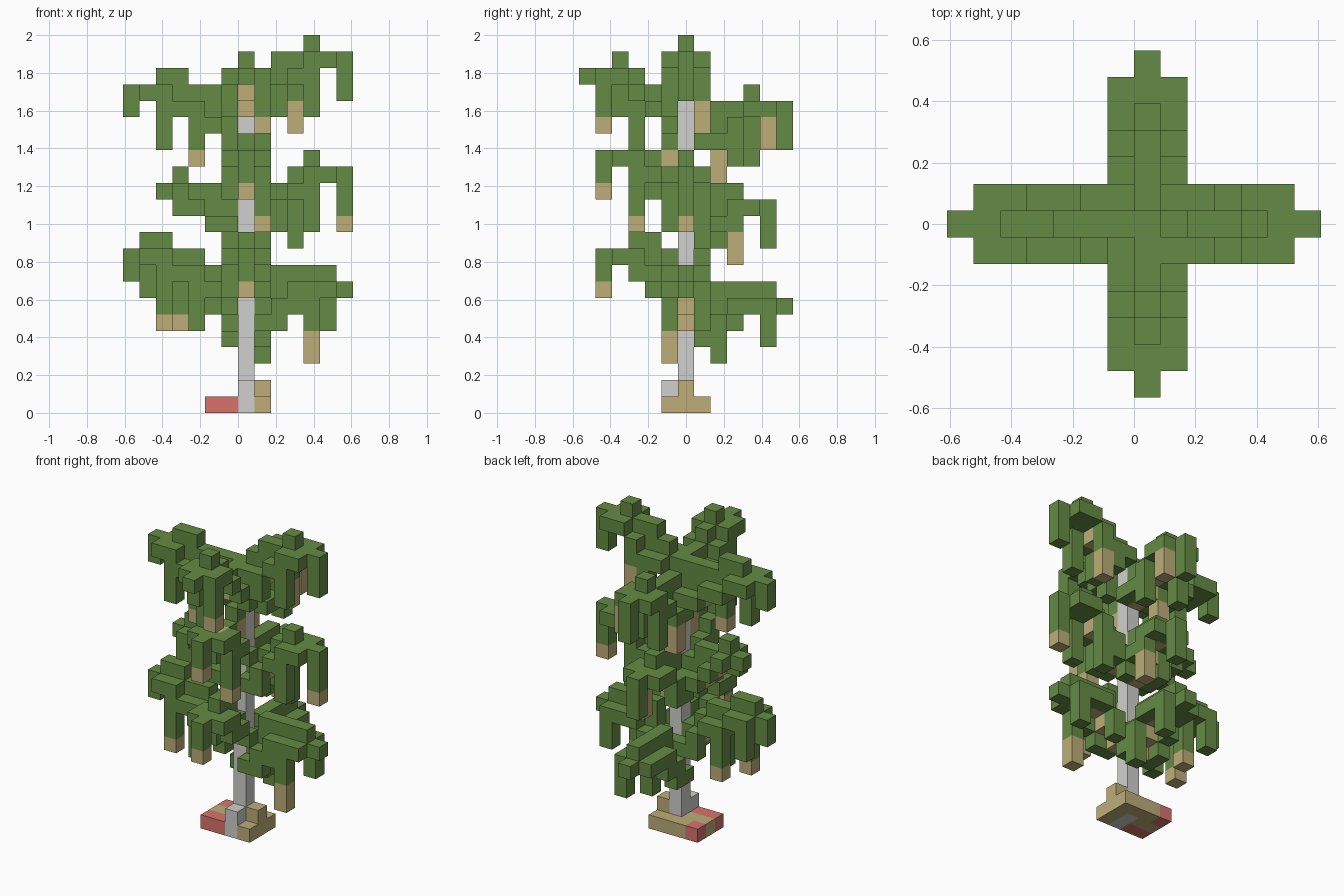
import bpy, bmesh

if "Cube" in bpy.data.objects:
    bpy.data.objects.remove(bpy.data.objects["Cube"], do_unlink=True)

V = 2 / 23            # edge of one block
taken = set()         # blocks already used by a part


def material(name, rgb):
    m = bpy.data.materials.new(name)
    m.use_nodes = True
    m.diffuse_color = (*rgb, 1)
    bsdf = m.node_tree.nodes["Principled BSDF"]
    bsdf.inputs["Base Color"].default_value = (*rgb, 1)
    bsdf.inputs["Roughness"].default_value = 1
    return m


MATS = [material("leaf green", (0.13, 0.26, 0.058)),
        material("dry tan", (0.51, 0.42, 0.19)),
        material("trunk grey", (0.63, 0.63, 0.61)),
        material("soil red", (0.69, 0.17, 0.15))]
GREEN, TAN, GREY, RED = range(len(MATS))


def build(name, cells):
    """Make the outer skin of a set of blocks; trunk block column is (0, 0)."""
    cells = {c: m for c, m in cells.items() if c not in taken}
    taken.update(cells)
    bm = bmesh.new()
    for cell, mat in cells.items():
        for axis in range(3):
            for side in (0, 1):
                near = list(cell)
                near[axis] += 2 * side - 1
                if tuple(near) in cells:
                    continue
                u, w = (axis + 1) % 3, (axis + 2) % 3
                corners = [(0, 0), (1, 0), (1, 1), (0, 1)]
                verts = []
                for a, b in corners if side else corners[::-1]:
                    p = list(cell)
                    p[axis] += side
                    p[u] += a
                    p[w] += b
                    verts.append(bm.verts.new((p[0] * V, (p[1] - 0.5) * V, p[2] * V)))
                bm.faces.new(verts).material_index = mat
    bmesh.ops.remove_doubles(bm, verts=bm.verts, dist=V / 100)
    bmesh.ops.dissolve_limit(bm, angle_limit=0.01, verts=bm.verts, edges=bm.edges,
                             delimit={'MATERIAL'})
    mesh = bpy.data.meshes.new(name)
    bm.to_mesh(mesh)
    bm.free()
    for m in MATS:
        mesh.materials.append(m)
    bpy.context.collection.objects.link(bpy.data.objects.new(name, mesh))


def frond(name, axis, sign, level, ridge, leaf, tip, drops, root=1):
    """ridge, leaf: top of the middle and side rows for each step outward.
    tip: (length, tan length); drops: (step, side): (length, tan length).
    root: tan blocks in the middle row next to the trunk."""
    cells = {}

    def column(step, side, top, length, tan=0):
        for n in range(length):
            out = step * sign
            spot = (out, side) if axis == "x" else (side, out)
            cells[(*spot, top - n)] = TAN if n >= length - tan else GREEN

    for step, (rise, low) in enumerate(zip(ridge, leaf), 1):
        # green ridge, with the tan stem under its inner steps
        stem = root if step == 1 else int(step <= 3)
        column(step, 0, level + rise, rise - low + 1, stem)
        # side leaflets
        for side in (-1, 1):
            column(step, side, level + low, *drops.get((step, side), (1, 0)))
    column(len(ridge) + 1, 0, level, *tip)
    build(name, cells)


# trunk with its leafy crown
trunk = {(0, 0, k): GREY for k in range(19)}
trunk[(0, 0, 19)] = GREEN
build("trunk", trunk)

# base slab and stones
base = {(i, j, 0): TAN for i in range(-2, 2) for j in (-1, 0, 1)}
for spot in [(-2, -1, 0), (-1, -1, 0), (-2, 1, 0)]:
    base[spot] = RED
base[(0, -1, 0)] = base[(0, -1, 1)] = GREY
base[(1, 0, 1)] = TAN
build("base", base)

# top tier
frond("top_left_frond", "x", 1, 21, [-1, 0, 0, 1, 0], [-2, -2, -1, 0, 0], (3, 0),
      {(2, -1): (2, 0), (2, 1): (2, 0), (4, -1): (4, 0), (3, 1): (4, 2)})
frond("top_right_frond", "x", -1, 19, [0, 0, 0, 1, 1, 0], [-2, -2, -1, -1, 0, 0], (2, 0),
      {(3, -1): (4, 1), (5, -1): (4, 0)})
frond("top_back_frond", "y", 1, 18, [0, 0, 0, 1, 0], [-2, -2, -1, 0, 0], (3, 0),
      {(5, 1): (3, 2), (4, -1): (4, 0), (2, -1): (3, 2), (3, 1): (3, 0)})
frond("top_front_frond", "y", -1, 20, [-1, -1, 0, 1, 0], [-2, -2, -1, 0, 0], (1, 0),
      {(1, -1): (2, 0), (1, 1): (2, 0),
       (5, 1): (4, 1), (4, -1): (3, 0), (3, -1): (4, 0)})

# middle tier
frond("middle_left_frond", "x", 1, 14, [-2, -1, 0, 1, 0], [-3, -2, -1, 0, 0], (4, 1),
      {(2, -1): (2, 0), (2, 1): (2, 0), (4, -1): (4, 0), (3, 1): (4, 0)})
frond("middle_right_frond", "x", -1, 13, [-1, 0, 0, 1], [-2, -2, -1, 0], (1, 0),
      {(4, -1): (2, 0)})
frond("middle_back_frond", "y", 1, 12, [1, 1, 1, 0], [-2, -1, 0, 0], (3, 0),
      {(3, 1): (4, 2), (2, -1): (2, 0)})
frond("middle_front_frond", "y", -1, 15, [1, 0, 0, 0], [-2, -1, 0, 0], (3, 1),
      {(3, 1): (5, 1), (2, -1): (2, 0)}, root=3)

# bottom tier
frond("bottom_left_frond", "x", 1, 7, [-1, 1, 1, 1, 1], [-2, -1, 0, 0, 0], (1, 0),
      {(4, -1): (5, 2), (5, 1): (3, 0), (3, -1): (2, 0), (2, 1): (2, 0), (2, -1): (2, 0)})
frond("bottom_right_frond", "x", -1, 9, [-2, -1, 0, 0, 1, 1], [-3, -2, -1, -1, 0, 0], (2, 0),
      {(5, -1): (5, 1), (4, 1): (4, 1), (3, -1): (4, 0), (2, 1): (2, 0), (6, 1): (3, 0)})
frond("bottom_back_frond", "y", 1, 6, [0, 1, 1, 1, 1], [-2, -1, 0, 0, 0], (1, 0),
      {(5, 1): (3, 0), (2, 1): (3, 0), (2, -1): (2, 0), (3, -1): (2, 0)})
frond("bottom_front_frond", "y", -1, 9, [-1, 1, 1, 0], [-2, -1, 0, 0], (3, 1),
      {(2, -1): (2, 0), (3, 1): (2, 0)})
